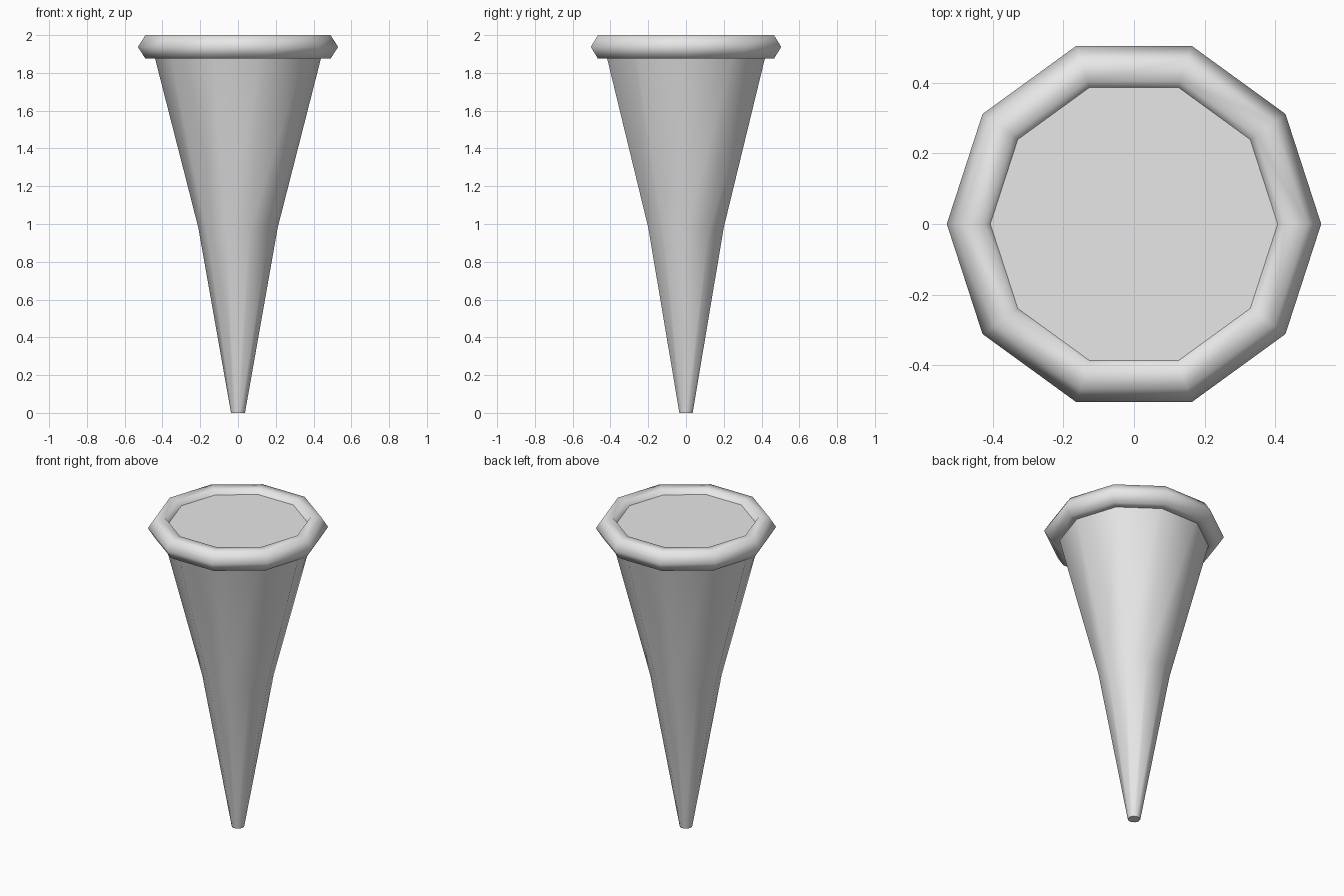
import bpy
import bmesh
from math import cos, sin, pi, radians

default = bpy.data.objects.get("Cube")
if default:
    bpy.data.objects.remove(default, do_unlink=True)

SIDES = 10

grey = bpy.data.materials.new("plain_grey")
grey.use_nodes = True
colour = (0.8, 0.8, 0.8, 1)
grey.diffuse_color = colour
grey.node_tree.nodes["Principled BSDF"].inputs["Base Color"].default_value = colour


def revolve(name, profile, closed):
    """Spin (radius, z) points into a ten-sided shell; open profiles get end caps."""
    bm = bmesh.new()
    rings = [[bm.verts.new((r * cos(2 * pi * i / SIDES), r * sin(2 * pi * i / SIDES), z))
              for i in range(SIDES)] for r, z in profile]
    pairs = list(zip(rings, rings[1:]))
    if closed:
        pairs.append((rings[-1], rings[0]))
    else:
        bm.faces.new(rings[0])
        bm.faces.new(rings[-1])
    for low, high in pairs:
        for i in range(SIDES):
            j = (i + 1) % SIDES
            bm.faces.new((low[i], low[j], high[j], high[i]))
    bmesh.ops.recalc_face_normals(bm, faces=bm.faces)
    mesh = bpy.data.meshes.new(name)
    bm.to_mesh(mesh)
    bm.free()
    mesh.materials.append(grey)
    obj = bpy.data.objects.new(name, mesh)
    bpy.context.collection.objects.link(obj)
    bpy.ops.object.select_all(action="DESELECT")
    obj.select_set(True)
    bpy.context.view_layer.objects.active = obj
    bpy.ops.object.shade_smooth_by_angle(angle=radians(65))
    return obj


# Tapered body, slightly flared above the middle
revolve("cone_body", [(0.037, 0), (0.21, 0.98), (0.463, 1.97)], closed=False)

# Six-sided rolled rim around the top
ring_r, half_w, flat, half_h, mid_z = 0.458, 0.072, 0.032, 0.0625, 1.9375
rim = [(ring_r + half_w, mid_z), (ring_r + flat, mid_z + half_h),
       (ring_r - flat, mid_z + half_h), (ring_r - half_w, mid_z),
       (ring_r - flat, mid_z - half_h), (ring_r + flat, mid_z - half_h)]
revolve("rolled_rim", rim, closed=True)
